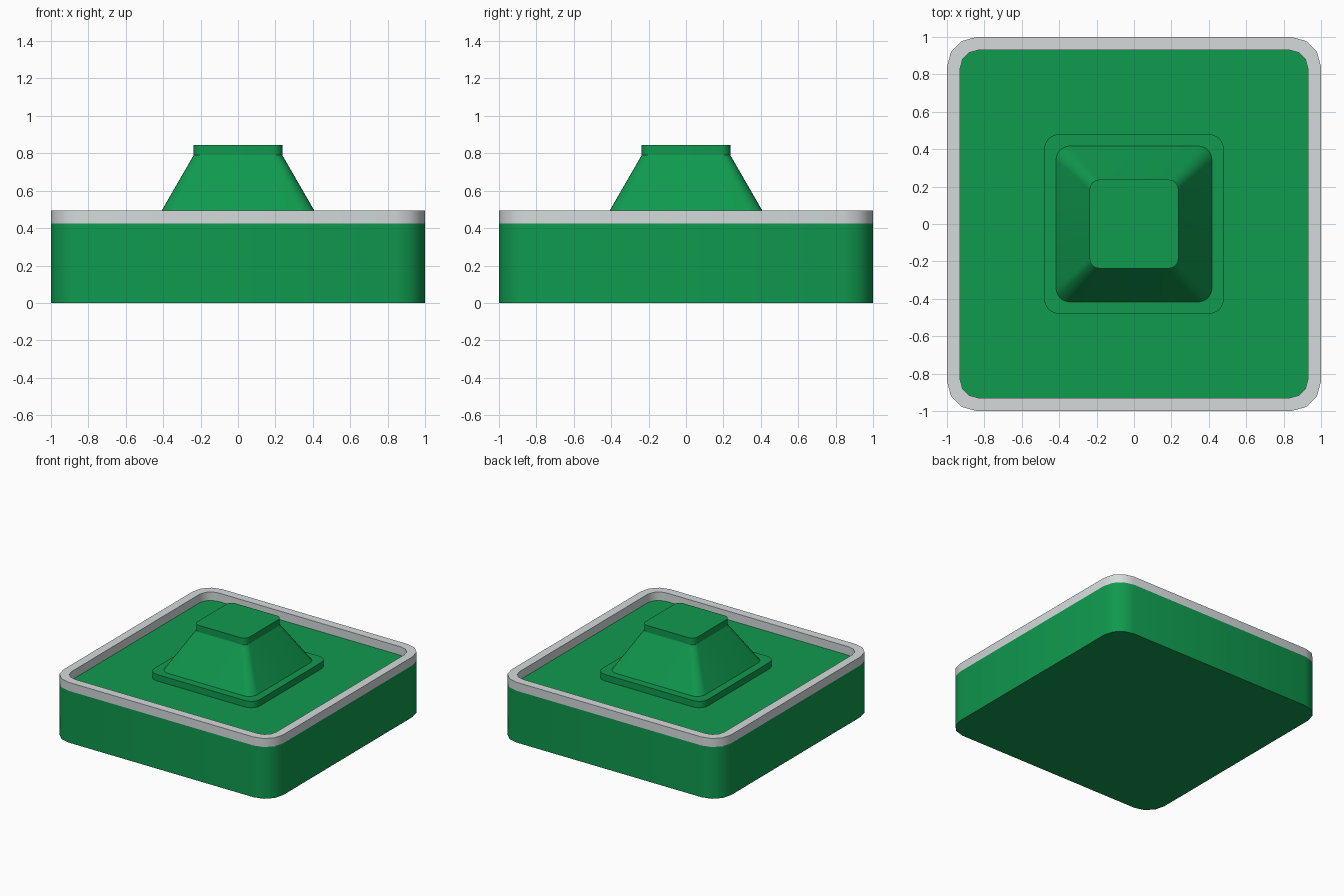
import bpy, bmesh, math

if "Cube" in bpy.data.objects:
    bpy.data.objects.remove(bpy.data.objects["Cube"])


def material(name, rgb):
    m = bpy.data.materials.new(name)
    m.diffuse_color = (*rgb, 1)
    m.use_nodes = True
    m.node_tree.nodes["Principled BSDF"].inputs["Base Color"].default_value = m.diffuse_color
    return m


GREEN = material("green", (0.005, 0.32, 0.077))
GREY = material("light grey", (0.66, 0.70, 0.70))


def rounded_square(half, radius, steps):
    pts = []
    for q in range(4):
        base = q * math.pi / 2
        cx = (half - radius) * (1 if q in (0, 3) else -1)
        cy = (half - radius) * (1 if q in (0, 1) else -1)
        for i in range(steps + 1):
            a = base + i * math.pi / 2 / steps
            pts.append((cx + radius * math.cos(a), cy + radius * math.sin(a)))
    return pts


def loft(name, sections, mat, steps, closed=False):
    """Skin (half, radius, z) sections; cap both ends, or join last to first."""
    bm = bmesh.new()
    rings = [[bm.verts.new((x, y, z)) for x, y in rounded_square(h, r, steps)]
             for h, r, z in sections]
    n = len(rings[0])
    pairs = list(zip(rings, rings[1:]))
    if closed:
        pairs.append((rings[-1], rings[0]))
    for a, b in pairs:
        for i in range(n):
            j = (i + 1) % n
            bm.faces.new((a[i], a[j], b[j], b[i])).smooth = True
    if not closed:
        bm.faces.new(rings[0][::-1])
        bm.faces.new(rings[-1])
    # section outlines stay crisp, the corners are smooth
    for ring in rings:
        for i in range(n):
            bm.edges.get((ring[i], ring[(i + 1) % n])).smooth = False
    bmesh.ops.recalc_face_normals(bm, faces=bm.faces)
    me = bpy.data.meshes.new(name)
    bm.to_mesh(me)
    bm.free()
    me.materials.append(mat)
    ob = bpy.data.objects.new(name, me)
    bpy.context.collection.objects.link(ob)
    return ob


# Base block, its top is the recessed floor
loft("base", [(1, 0.16, 0), (1, 0.16, 0.425)], GREEN, 3)

# Raised rim around the floor
loft("rim", [(1, 0.16, 0.425), (1, 0.16, 0.495),
             (0.93, 0.10, 0.495), (0.93, 0.10, 0.425)], GREY, 3, closed=True)

# Low plinth under the knob
loft("plinth", [(0.48, 0.08, 0.425), (0.48, 0.08, 0.478)], GREEN, 6)

# Tapered knob with a straight-sided cap
loft("knob", [(0.417, 0.075, 0.478), (0.237, 0.05, 0.79),
              (0.237, 0.05, 0.845)], GREEN, 6)
